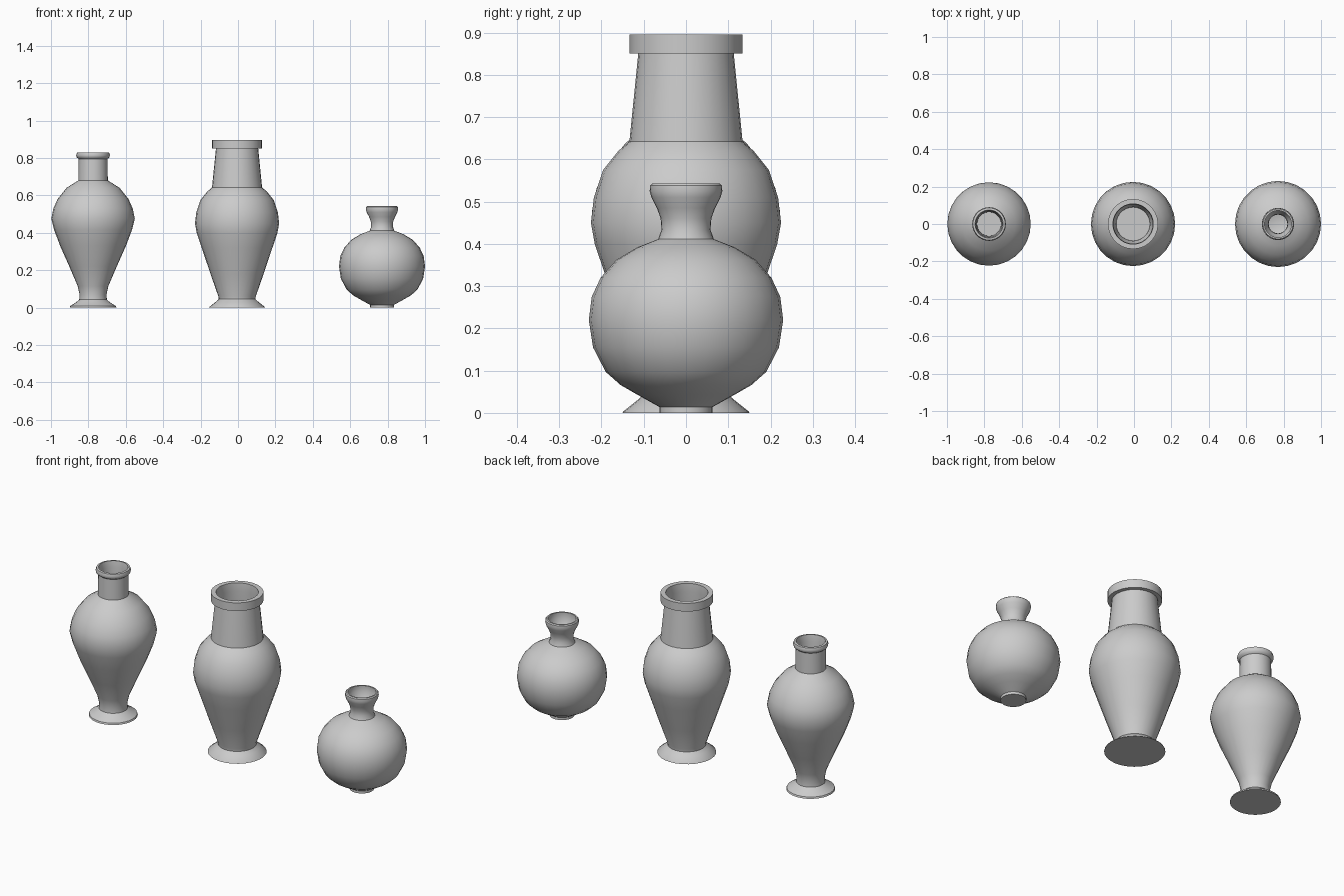
import bpy, bmesh, math

if "Cube" in bpy.data.objects:
    bpy.data.objects.remove(bpy.data.objects["Cube"])

SEGMENTS = 28
WALL = 0.008


def make_vase(name, x, foot, wall, lip, mouth):
    """Revolve a closed profile of (radius, z): foot, outer wall, lip, mouth, inner wall, floor."""
    inner = [(r - WALL, z) for r, z in reversed(wall)]
    floor_z = inner[-1][1]
    profile = [(0, 0)] + foot + wall + lip + mouth + inner + [(0, floor_z)]
    bm = bmesh.new()
    rings = []
    for r, z in profile:
        if r == 0:
            rings.append([bm.verts.new((0, 0, z))] * SEGMENTS)
        else:
            rings.append([bm.verts.new((r * math.cos(a), r * math.sin(a), z))
                          for a in (2 * math.pi * i / SEGMENTS for i in range(SEGMENTS))])
    for low, high in zip(rings, rings[1:]):
        for i in range(SEGMENTS):
            j = (i + 1) % SEGMENTS
            corners = list(dict.fromkeys((low[i], low[j], high[j], high[i])))
            bm.faces.new(corners)
    bmesh.ops.recalc_face_normals(bm, faces=bm.faces)
    mesh = bpy.data.meshes.new(name)
    bm.to_mesh(mesh)
    bm.free()
    obj = bpy.data.objects.new(name, mesh)
    obj.location.x = x
    bpy.context.collection.objects.link(obj)
    bpy.ops.object.select_all(action='DESELECT')
    obj.select_set(True)
    bpy.context.view_layer.objects.active = obj
    bpy.ops.object.shade_smooth_by_angle(angle=math.radians(38))


# slender vase with a spreading foot and straight neck
make_vase("slender_vase", -0.775,
          foot=[(0.125, 0), (0.122, 0.009), (0.095, 0.025)],
          wall=[(0.074, 0.042), (0.072, 0.07), (0.082, 0.115), (0.127, 0.22),
                (0.176, 0.33), (0.208, 0.415), (0.223, 0.475), (0.212, 0.53),
                (0.19, 0.58), (0.142, 0.64), (0.079, 0.68), (0.077, 0.795)],
          lip=[(0.087, 0.803), (0.09, 0.815), (0.086, 0.828)],
          mouth=[(0.075, 0.83)])

# tall vase with a tapering neck and banded lip
make_vase("tall_vase", -0.005,
          foot=[(0.15, 0), (0.149, 0.003), (0.115, 0.03)],
          wall=[(0.098, 0.045), (0.1, 0.06), (0.142, 0.18), (0.189, 0.32),
                (0.216, 0.4), (0.225, 0.45), (0.218, 0.51), (0.196, 0.575),
                (0.16, 0.62), (0.134, 0.642), (0.113, 0.85)],
          lip=[(0.134, 0.85), (0.134, 0.896)],
          mouth=[(0.108, 0.896)])

# round bottle vase with a flared neck
make_vase("round_vase", 0.77,
          foot=[(0.063, 0)],
          wall=[(0.063, 0.014), (0.115, 0.043), (0.155, 0.066), (0.19, 0.097),
                (0.22, 0.155), (0.23, 0.22), (0.223, 0.275), (0.202, 0.32),
                (0.165, 0.362), (0.115, 0.392), (0.066, 0.411), (0.058, 0.433),
                (0.06, 0.46), (0.069, 0.485), (0.082, 0.51)],
          lip=[(0.086, 0.525), (0.085, 0.538), (0.08, 0.543)],
          mouth=[(0.072, 0.543)])
